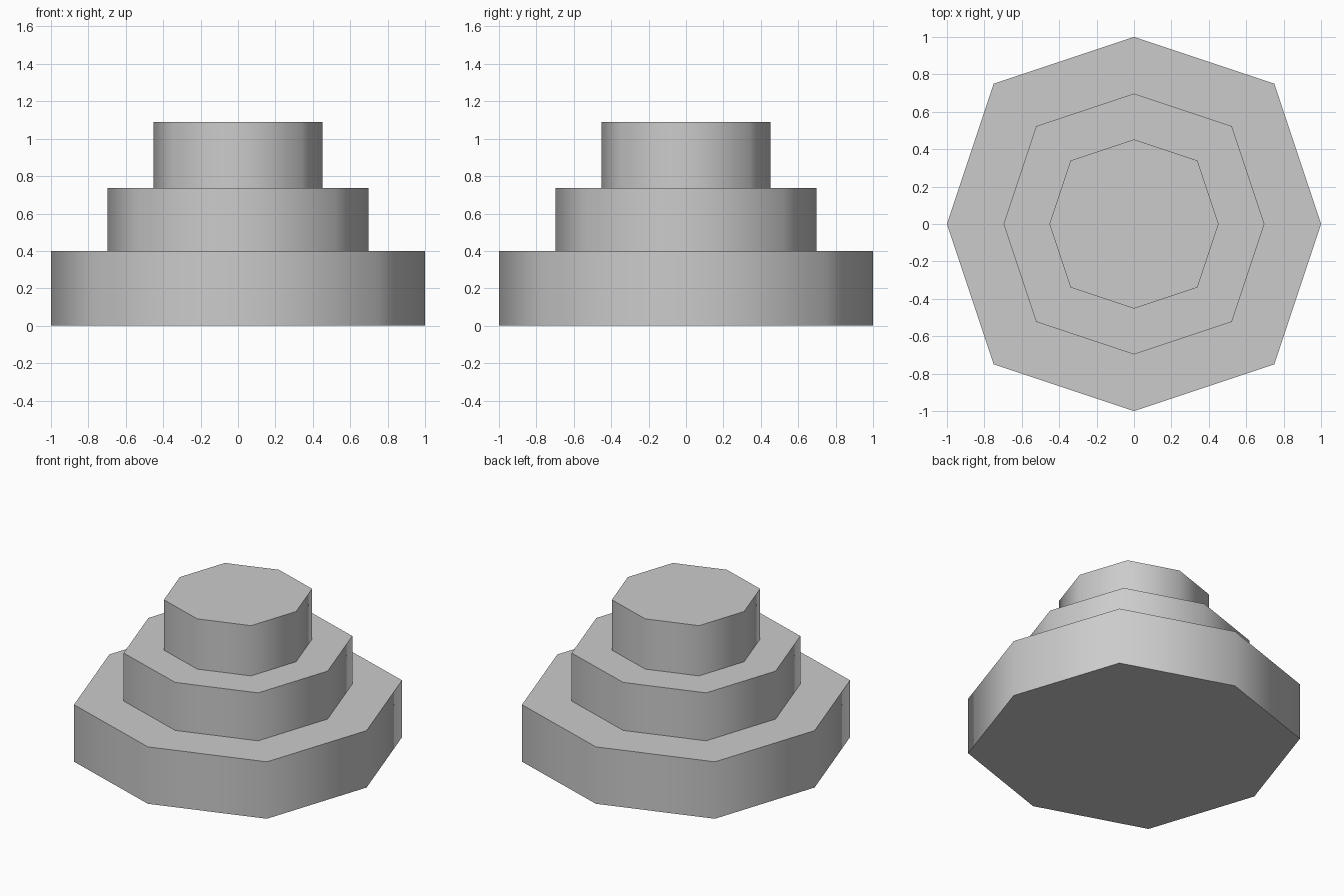
import bpy, bmesh
from math import radians

if "Cube" in bpy.data.objects:
    bpy.data.objects.remove(bpy.data.objects["Cube"])

# Eight-sided outline: points on the axes, diagonals pushed slightly outwards
OUTLINE = [(1, 0), (.75, .75), (0, 1), (-.75, .75),
           (-1, 0), (-.75, -.75), (0, -1), (.75, -.75)]

# Stepped profile (radius, height) from the base to the top tier
PROFILE = [(1, 0), (1, .4), (.697, .4), (.697, .737), (.452, .737), (.452, 1.09)]

bm = bmesh.new()
rings = [[bm.verts.new((x * r, y * r, z)) for x, y in OUTLINE] for r, z in PROFILE]

# Tier walls and ledges
n = len(OUTLINE)
for low, high in zip(rings, rings[1:]):
    for i in range(n):
        j = (i + 1) % n
        bm.faces.new((low[i], low[j], high[j], high[i]))

# Underside and top
bm.faces.new(rings[0][::-1])
bm.faces.new(rings[-1])
bm.normal_update()

mesh = bpy.data.meshes.new("stepped_pedestal")
bm.to_mesh(mesh)
bm.free()
pedestal = bpy.data.objects.new("stepped_pedestal", mesh)
bpy.context.collection.objects.link(pedestal)

# Walls shade smoothly around, step edges stay crisp
bpy.context.view_layer.objects.active = pedestal
pedestal.select_set(True)
bpy.ops.object.shade_smooth_by_angle(angle=radians(60))
